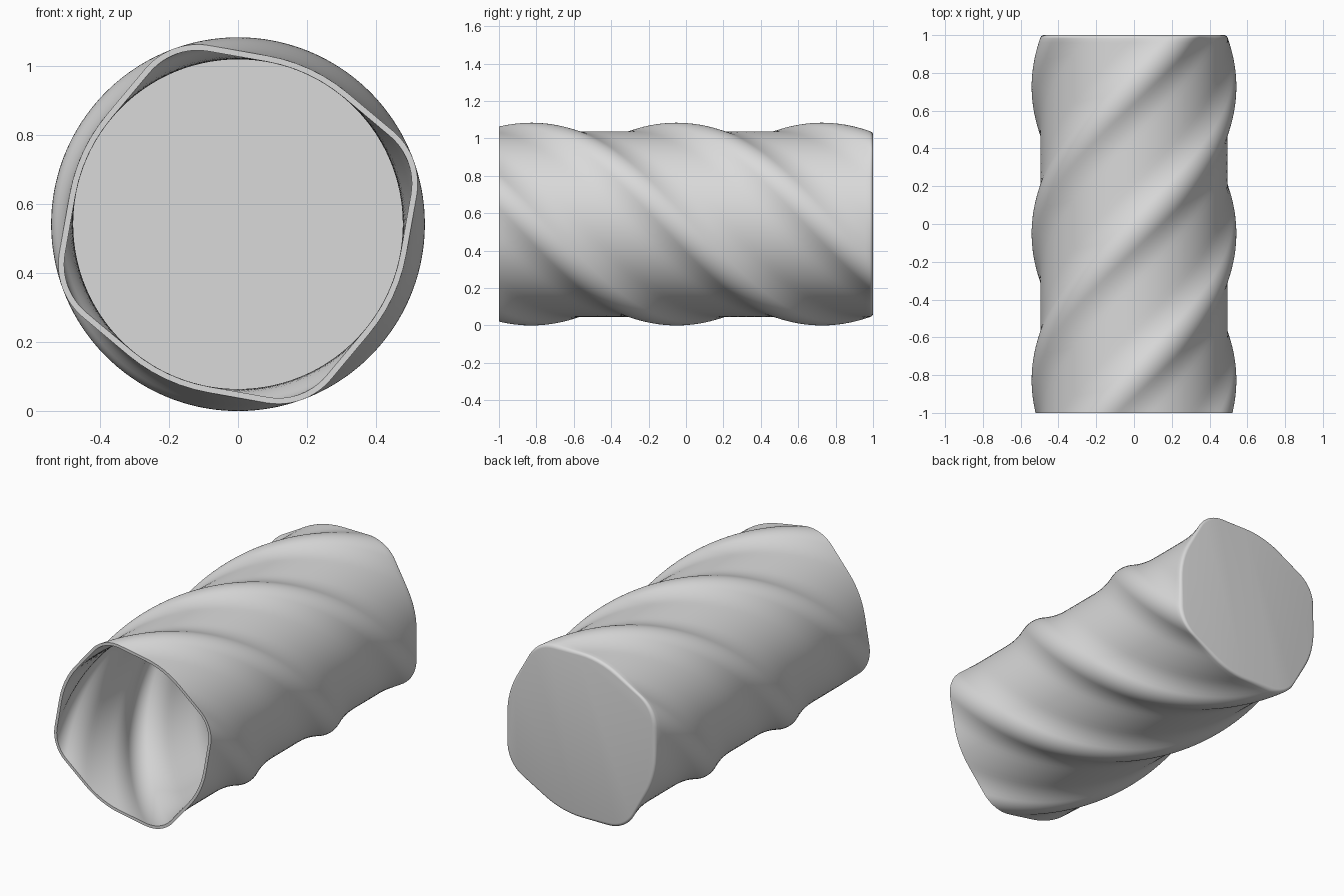
import bpy, bmesh
from math import sin, cos, pi, radians

cube = bpy.data.objects.get("Cube")
if cube:
    bpy.data.objects.remove(cube, do_unlink=True)

BODY_R = 0.496      # round part of the section
RIDGE_R = 0.542     # tip of the four ridges
BLEND = radians(30)  # half angle covered by each ridge
REACH = (RIDGE_R - BODY_R) / (1 - cos(BLEND))  # centre of ridge rounding
WALL = 0.017
BEVEL = 0.018
PITCH = 0.777       # length of a quarter turn


def section(inset):
    """Circle with four rounded ridges joined by tangent flats."""
    tip, body = RIDGE_R - REACH - inset, BODY_R - inset
    pts = []
    for q in range(4):
        turn = q * pi / 2

        def at(normal, centre, radius):
            return (centre * cos(turn) + radius * cos(turn + normal),
                    centre * sin(turn) + radius * sin(turn + normal))

        ridge = [at(BLEND * (i / 6 - 1), REACH, tip) for i in range(13)]
        arc = [at(BLEND + (pi / 2 - 2 * BLEND) * i / 6, 0, body)
               for i in range(7)]
        nxt = at(pi / 2 - BLEND, 0, body)
        # the next ridge starts where its own lower flat ends
        end = (REACH * cos(turn + pi / 2) + tip * cos(turn + pi / 2 - BLEND),
               REACH * sin(turn + pi / 2) + tip * sin(turn + pi / 2 - BLEND))

        def flat(a, b):
            return [(a[0] + (b[0] - a[0]) * k / 5, a[1] + (b[1] - a[1]) * k / 5)
                    for k in range(1, 5)]

        pts += ridge + flat(ridge[-1], arc[0]) + arc + flat(nxt, end)
    return pts


def add_ring(bm, y, inset):
    a = pi / 2 - (y + 0.05) / PITCH * pi / 2
    return [bm.verts.new((x * cos(a) - z * sin(a), y,
                          x * sin(a) + z * cos(a) + RIDGE_R))
            for x, z in section(inset)]


# Path of the wall: floor, inside, open rim, outside, rounded back edge
STEPS = 90
floor_y, edge_y = 1 - 0.025, 1 - BEVEL
path = [(floor_y - (floor_y + 1) * i / STEPS, WALL) for i in range(STEPS + 1)]
path += [(-1 + (edge_y + 1) * i / STEPS, 0) for i in range(STEPS + 1)]
path += [(edge_y + BEVEL * sin(t), BEVEL * (1 - cos(t)))
         for t in (pi / 8 * k for k in range(1, 5))]

bm = bmesh.new()
rings = [add_ring(bm, y, inset) for y, inset in path]
count = len(rings[0])
for a, b in zip(rings, rings[1:]):
    for i in range(count):
        j = (i + 1) % count
        bm.faces.new((a[i], a[j], b[j], b[i]))
bm.faces.new(rings[0])    # inner floor
bm.faces.new(rings[-1])   # outer back
bmesh.ops.recalc_face_normals(bm, faces=bm.faces)
mesh = bpy.data.meshes.new("twisted_vase")
bm.to_mesh(mesh)
bm.free()

# Plain grey material
grey = bpy.data.materials.new("light grey")
grey.use_nodes = True
colour = (0.7, 0.7, 0.7, 1)
grey.diffuse_color = colour
grey.node_tree.nodes["Principled BSDF"].inputs["Base Color"].default_value = colour
mesh.materials.append(grey)

vase = bpy.data.objects.new("twisted_vase", mesh)
bpy.context.collection.objects.link(vase)
bpy.ops.object.select_all(action='DESELECT')
vase.select_set(True)
bpy.context.view_layer.objects.active = vase
bpy.ops.object.shade_smooth_by_angle(angle=radians(35))
